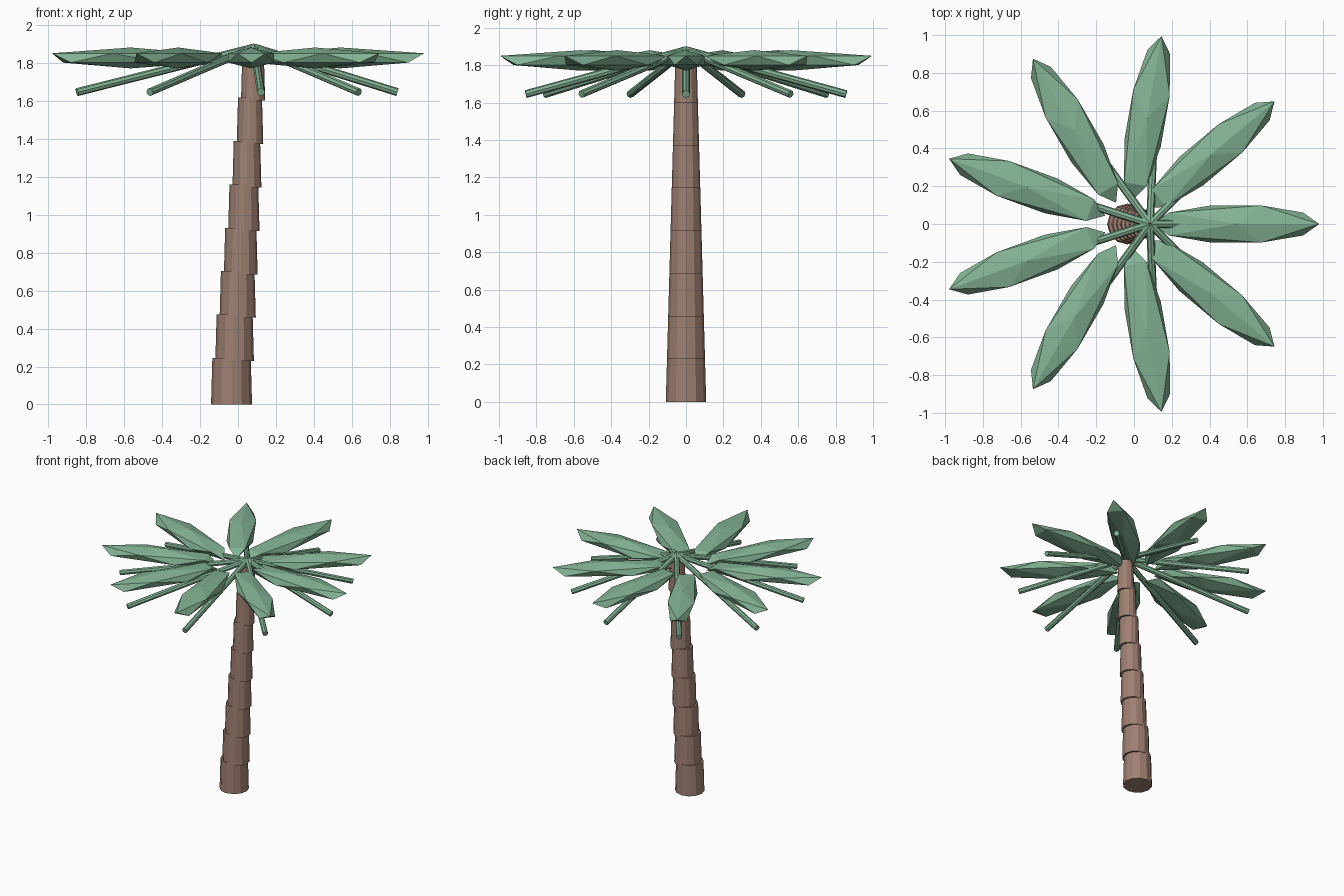
import bpy
import math
from mathutils import Vector, Matrix

if "Cube" in bpy.data.objects:
    bpy.data.objects.remove(bpy.data.objects["Cube"])


def material(name, rgb):
    m = bpy.data.materials.new(name)
    m.diffuse_color = (*rgb, 1)
    m.use_nodes = True
    m.node_tree.nodes["Principled BSDF"].inputs["Base Color"].default_value = m.diffuse_color
    return m


BARK = material("bark brown", (0.34, 0.215, 0.165))
GREEN = material("frond green", (0.23, 0.45, 0.30))


def finish(name, mat):
    ob = bpy.context.object
    ob.name = name
    ob.data.materials.append(mat)
    return ob


# Trunk: eight overlapping tapered rings, each shifted toward +x
PITCH, HEIGHT = 1.6 / 7, 0.245
for i in range(8):
    z = i * PITCH
    bpy.ops.mesh.primitive_cone_add(
        vertices=12, radius1=0.108 - 0.0278 * z,
        radius2=0.108 - 0.0278 * (z + HEIGHT), depth=HEIGHT,
        location=(-0.034 + 0.0162 * i, 0, z + HEIGHT / 2))
    finish(f"trunk_ring_{i + 1}", BARK)

# Crown: nine leaves and nine drooping stems around a common centre
CENTRE_X = -0.03
HUB = Vector((0.085, 0, 1.88))
for k in range(9):
    a = math.radians(40 * k)
    out = Vector((math.cos(a), math.sin(a), 0))

    # Leaf: stretched icosahedron pointing outward
    bpy.ops.mesh.primitive_ico_sphere_add(subdivisions=1, radius=1)
    leaf = finish(f"leaf_{k + 1}", GREEN)
    leaf.data.transform(Matrix.Diagonal((0.492, 0.115, 0.055, 1)))
    leaf.rotation_euler.z = a
    leaf.location = Vector((CENTRE_X, 0, 1.825)) + out * 0.57

    # Stem: thin rod from the top of the trunk
    tip = Vector((CENTRE_X, 0, 1.645)) + out * 0.87
    d = tip - HUB
    bpy.ops.mesh.primitive_cylinder_add(
        vertices=8, radius=0.021, depth=d.length, location=(HUB + tip) / 2,
        rotation=d.to_track_quat('Z', 'Y').to_euler())
    finish(f"stem_{k + 1}", GREEN)
